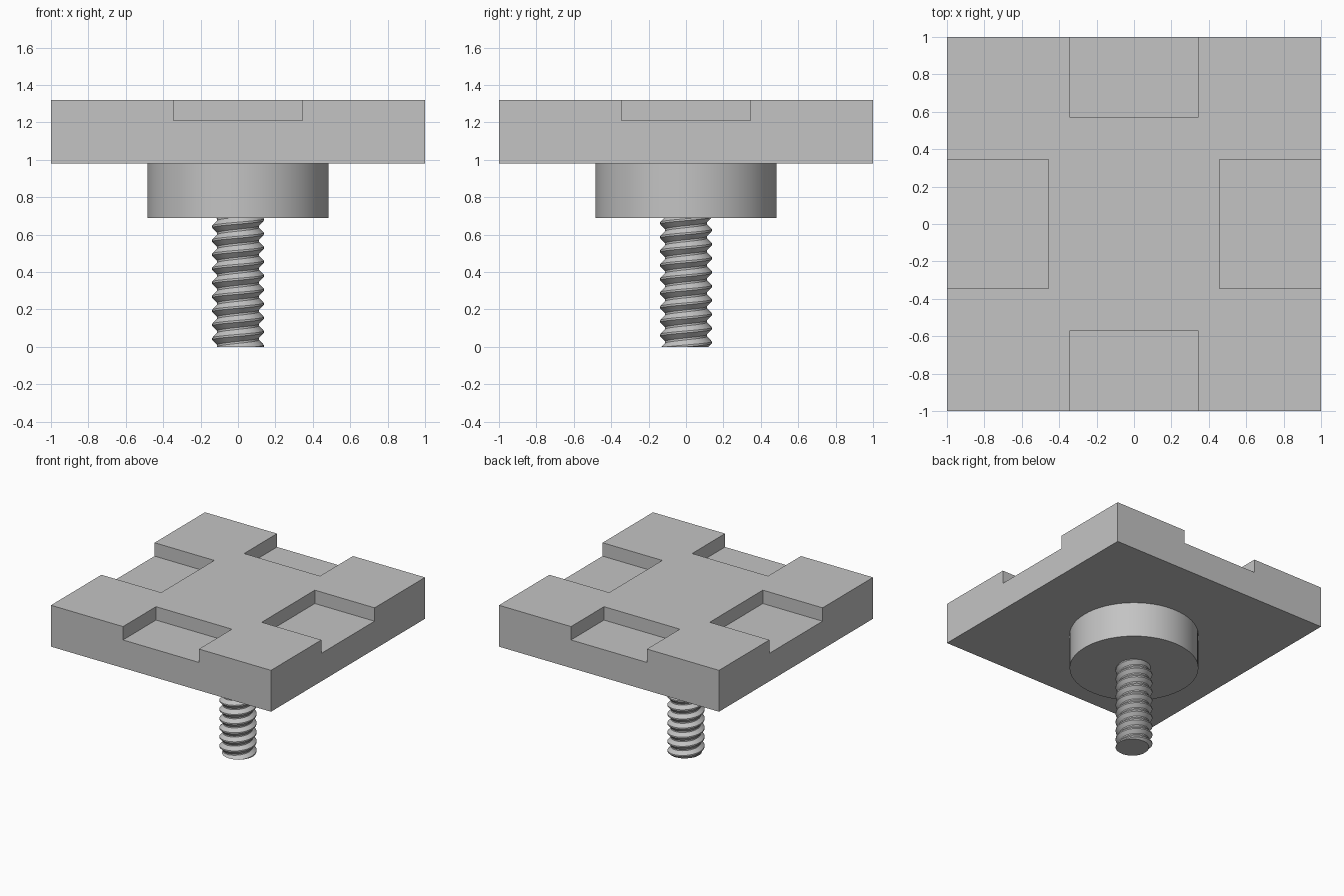
import bpy, bmesh, math

if "Cube" in bpy.data.objects:
    bpy.data.objects.remove(bpy.data.objects["Cube"])

grey = bpy.data.materials.new("satin_grey")
grey.diffuse_color = (0.55, 0.55, 0.55, 1)
grey.use_nodes = True
grey.node_tree.nodes["Principled BSDF"].inputs["Base Color"].default_value = grey.diffuse_color


def add_object(name, bm):
    bmesh.ops.recalc_face_normals(bm, faces=bm.faces)
    mesh = bpy.data.meshes.new(name)
    bm.to_mesh(mesh)
    bm.free()
    mesh.materials.append(grey)
    obj = bpy.data.objects.new(name, mesh)
    bpy.context.collection.objects.link(obj)
    return obj


def add_box(bm, x0, x1, y0, y1, z0, z1):
    verts = bmesh.ops.create_cube(bm, size=1)["verts"]
    bmesh.ops.scale(bm, verts=verts, vec=(x1 - x0, y1 - y0, z1 - z0))
    bmesh.ops.translate(bm, verts=verts,
                        vec=((x0 + x1) / 2, (y0 + y1) / 2, (z0 + z1) / 2))


def smooth(obj, angle):
    bpy.ops.object.select_all(action='DESELECT')
    obj.select_set(True)
    bpy.context.view_layer.objects.active = obj
    bpy.ops.object.shade_smooth_by_angle(angle=math.radians(angle))


# Square plate with an open notch in the middle of each side
PLATE_BOTTOM, PLATE_TOP, NOTCH_FLOOR = 0.98, 1.32, 1.21
HALF, X_IN, Y_IN = 0.345, 0.457, 0.572
bm = bmesh.new()
add_box(bm, -1, 1, -1, 1, PLATE_BOTTOM, PLATE_TOP)
plate = add_object("plate", bm)

bm = bmesh.new()
for x0, x1 in ((-1.2, -X_IN), (X_IN, 1.2)):
    add_box(bm, x0, x1, -HALF, HALF, NOTCH_FLOOR, 1.5)
for y0, y1 in ((-1.2, -Y_IN), (Y_IN, 1.2)):
    add_box(bm, -HALF, HALF, y0, y1, NOTCH_FLOOR, 1.5)
cutter = add_object("notch_cutter", bm)
cutter.hide_render = True
cutter.hide_viewport = True
cut = plate.modifiers.new("notches", 'BOOLEAN')
cut.operation = 'DIFFERENCE'
cut.solver = 'EXACT'
cut.object = cutter

# Round boss under the plate
BOSS_BOTTOM = 0.69
bm = bmesh.new()
bmesh.ops.create_cone(bm, cap_ends=True, segments=64, radius1=0.485, radius2=0.485,
                      depth=PLATE_BOTTOM - BOSS_BOTTOM)
bmesh.ops.translate(bm, verts=bm.verts, vec=(0, 0, (PLATE_BOTTOM + BOSS_BOTTOM) / 2))
smooth(add_object("boss", bm), 30)

# Threaded stud: a helical ridge profile wound around the axis, trimmed flat
PITCH, SEGMENTS, TURNS = 0.075, 48, 12
PROFILE = ((0.0, 0.112), (0.14, 0.112), (0.5, 0.138), (0.64, 0.138))
rows = TURNS * len(PROFILE)
bm = bmesh.new()
grid = []
for j in range(SEGMENTS):
    a = 2 * math.pi * j / SEGMENTS
    column = []
    for i in range(rows):
        turn, k = divmod(i, len(PROFILE))
        frac, r = PROFILE[k]
        z = (turn - 1.5 + frac + j / SEGMENTS) * PITCH
        column.append(bm.verts.new((r * math.cos(a), r * math.sin(a), z)))
    grid.append(column)
for j in range(SEGMENTS):
    # The last column joins the first one a full turn higher
    last = j == SEGMENTS - 1
    shift = len(PROFILE) if last else 0
    nxt = grid[0 if last else j + 1]
    for i in range(rows - 1 - shift):
        bm.faces.new((grid[j][i], nxt[i + shift], nxt[i + 1 + shift], grid[j][i + 1]))
for z, up in ((0.0, -1), (BOSS_BOTTOM + 0.005, 1)):
    result = bmesh.ops.bisect_plane(bm, geom=bm.verts[:] + bm.edges[:] + bm.faces[:],
                                    plane_co=(0, 0, z), plane_no=(0, 0, up),
                                    clear_outer=True)
    rim = [g for g in result["geom_cut"] if isinstance(g, bmesh.types.BMEdge)]
    bmesh.ops.edgeloop_fill(bm, edges=rim)
smooth(add_object("threaded_stud", bm), 30)
